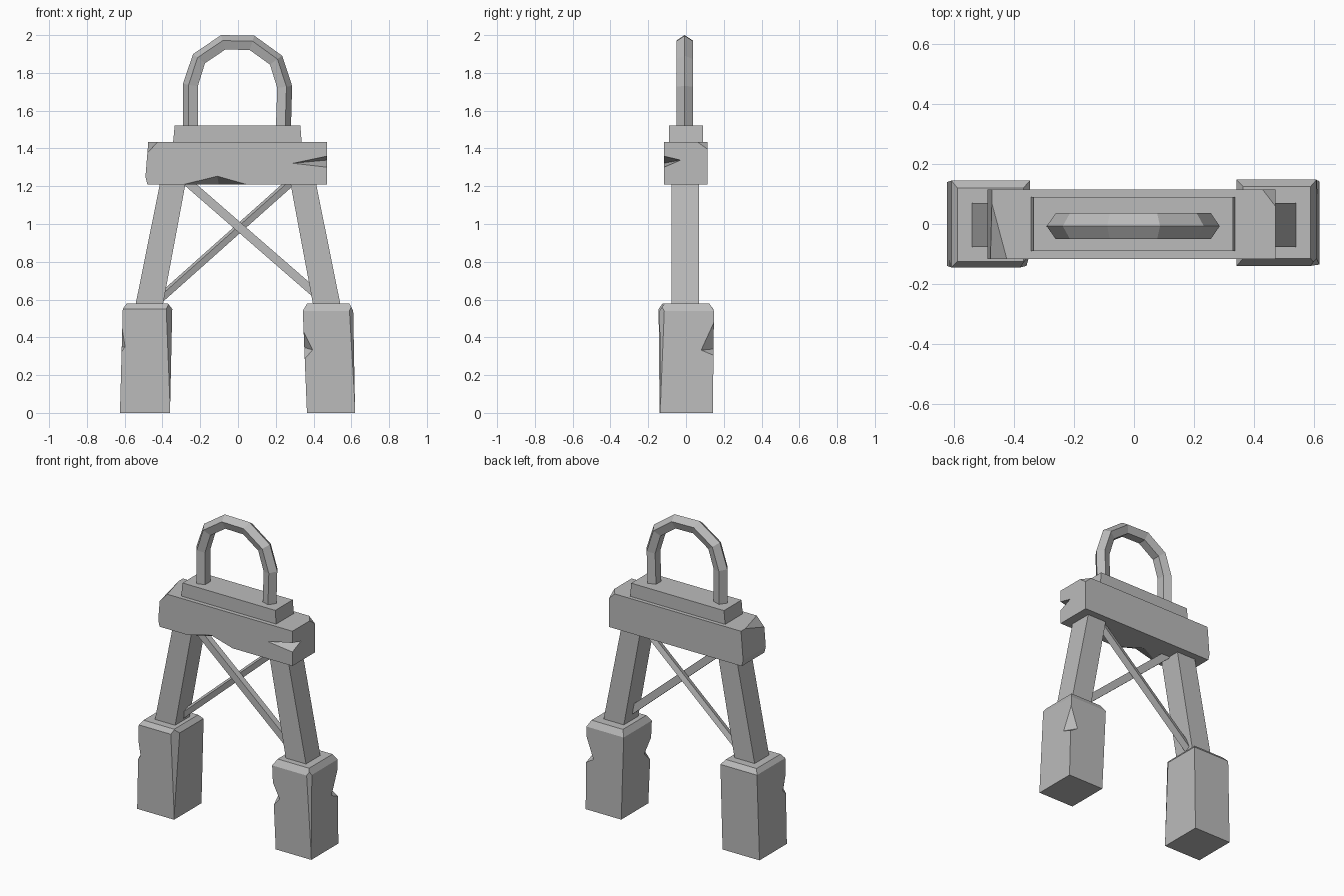
import bpy
import bmesh
from math import sin, cos, tau
from mathutils import Vector, Matrix

default = bpy.data.objects.get("Cube")
if default:
    bpy.data.objects.remove(default)

# One stone grey for the whole model
stone = bpy.data.materials.new("stone grey")
stone.use_nodes = True
GREY = (0.5, 0.5, 0.5, 1)
stone.diffuse_color = GREY
stone.node_tree.nodes["Principled BSDF"].inputs["Base Color"].default_value = GREY


def finish(name, bm):
    bmesh.ops.recalc_face_normals(bm, faces=bm.faces)
    mesh = bpy.data.meshes.new(name)
    bm.to_mesh(mesh)
    bm.free()
    mesh.materials.append(stone)
    obj = bpy.data.objects.new(name, mesh)
    bpy.context.collection.objects.link(obj)
    return obj


def skin(name, rings):
    """Join equal-sized point rings into a closed solid."""
    bm = bmesh.new()
    loops = [[bm.verts.new(p) for p in ring] for ring in rings]
    for low, high in zip(loops, loops[1:]):
        for i in range(len(low)):
            j = (i + 1) % len(low)
            bm.faces.new((low[i], low[j], high[j], high[i]))
    bm.faces.new(loops[0])
    bm.faces.new(loops[-1])
    return finish(name, bm)


def block(name, levels):
    """Stack of rectangles, each given as z, x range, y range."""
    return skin(name, [[(x0, y0, z), (x1, y0, z), (x1, y1, z), (x0, y1, z)]
                       for z, x0, x1, y0, y1 in levels])


def chip(obj, a, b, c):
    """Slice off the side of the plane a-b-c that faces away from the centre."""
    a, b, c = Vector(a), Vector(b), Vector(c)
    normal = (b - a).cross(c - a).normalized()
    verts = obj.data.vertices
    centre = sum((v.co for v in verts), Vector()) / len(verts)
    if normal.dot(centre - a) > 0:
        normal.negate()
    bm = bmesh.new()
    bm.from_mesh(obj.data)
    bmesh.ops.bisect_plane(bm, geom=bm.verts[:] + bm.edges[:] + bm.faces[:],
                           plane_co=a, plane_no=normal, clear_outer=True)
    bmesh.ops.holes_fill(bm, edges=[e for e in bm.edges if e.is_boundary])
    bmesh.ops.recalc_face_normals(bm, faces=bm.faces)
    bm.to_mesh(obj.data)
    bm.free()


def notch(obj, *points):
    """Break a wedge, the hull of the points, out of the object."""
    bm = bmesh.new()
    for p in points:
        bm.verts.new(p)
    bmesh.ops.convex_hull(bm, input=bm.verts)
    cutter = finish("notch_cutter", bm)
    cutter.hide_render = True
    mod = obj.modifiers.new("notch", "BOOLEAN")
    mod.operation = "DIFFERENCE"
    mod.solver = "EXACT"
    mod.object = cutter
    bpy.context.view_layer.objects.active = obj
    bpy.ops.object.modifier_apply(modifier=mod.name)
    bpy.data.objects.remove(cutter)


# Foot blocks with bevelled tops and broken corners
right_foot = block("right_foot", [
    (0, -.625, -.36, -.14, .14), (.55, -.61, -.348, -.145, .145),
    (.578, -.59, -.37, -.125, .12)])
chip(right_foot, (-.38, -.145, .55), (-.348, -.10, .55), (-.36, -.14, .05))
notch(right_foot, (-.62, -.16, .54), (-.63, -.16, .29), (-.66, -.16, .36),
      (-.588, -.16, .35), (-.64, -.07, .35))

left_foot = block("left_foot", [
    (0, .365, .62, -.135, .142), (.54, .343, .61, -.14, .148),
    (.578, .365, .59, -.115, .125)])
chip(left_foot, (.59, -.14, .54), (.61, -.115, .54), (.62, -.135, .03))
notch(left_foot, (.34, -.16, .47), (.35, -.16, .26), (.31, -.16, .35),
      (.41, -.16, .33), (.335, -.05, .35))
notch(left_foot, (.62, .155, .52), (.63, .16, .29), (.66, .17, .35),
      (.63, .06, .33), (.55, .16, .34))

# Leaning legs
for name, s in (("right_leg", -1), ("left_leg", 1)):
    block(name, [(.56, *sorted((s * .40, s * .545)), -.077, .07),
                 (1.23, *sorted((s * .275, s * .41)), -.077, .07)])


# Crossed braces
def brace(name, start, end, width, depth, roll):
    start, end = Vector(start), Vector(end)
    axis = (end - start).normalized()
    side = Vector((0, 1, 0))
    up = axis.cross(side)
    turn = Matrix.Rotation(roll, 3, axis)
    corners = [turn @ (up * u * width / 2 + side * v * depth / 2)
               for u, v in ((-1, -1), (1, -1), (1, 1), (-1, 1))]
    skin(name, [[p + c for c in corners] for p in (start, end)])


brace("front_brace", (-.30, -.025, 1.25), (.43, -.025, .615), .046, .04, 0)
brace("rear_brace", (-.43, .02, .59), (.30, .02, 1.24), .034, .04, .35)

# Cross beam with a split end, a chipped underside and knocked corners
beam = block("cross_beam", [
    (1.21, -.48, .472, -.117, .115), (1.25, -.49, .472, -.117, .115),
    (1.435, -.475, .472, -.117, .115)])
chip(beam, (-.425, -.117, 1.435), (-.475, .07, 1.435), (-.485, -.117, 1.37))
chip(beam, (.43, .115, 1.435), (.472, .06, 1.435), (.472, .115, 1.395))
notch(beam, (.275, -.125, 1.32), (.49, -.125, 1.365), (.49, -.125, 1.295),
      (.49, -.02, 1.34))
notch(beam, (-.34, -.125, 1.20), (.09, -.125, 1.20), (-.11, -.125, 1.257),
      (-.10, .0, 1.20))

# Cap slab on the beam
block("cap_slab", [(1.42, -.345, .338, -.09, .09),
                   (1.522, -.335, .33, -.09, .09)])

# Five-sided hoop handle with its ridge facing outward
path = [(-.248, 1.50), (-.248, 1.735), (-.203, 1.873), (-.077, 1.958),
        (.073, 1.955), (.198, 1.865), (.243, 1.725), (.236, 1.50)]
pts = [Vector((x, -.007, z)) for x, z in path]
rings = []
for i, p in enumerate(pts):
    before = (p - pts[i - 1]).normalized() if i else Vector((0, 0, 1))
    after = (pts[i + 1] - p).normalized() if i < len(pts) - 1 else Vector((0, 0, -1))
    along = (before + after).normalized()
    out = along.cross(Vector((0, 1, 0)))
    if out.dot(p - Vector((0, 0, 1.6))) < 0:
        out.negate()
    rings.append([p + out * .044 * cos(k * tau / 5)
                  + Vector((0, .046 * sin(k * tau / 5), 0)) for k in range(5)])
skin("hoop_handle", rings)
